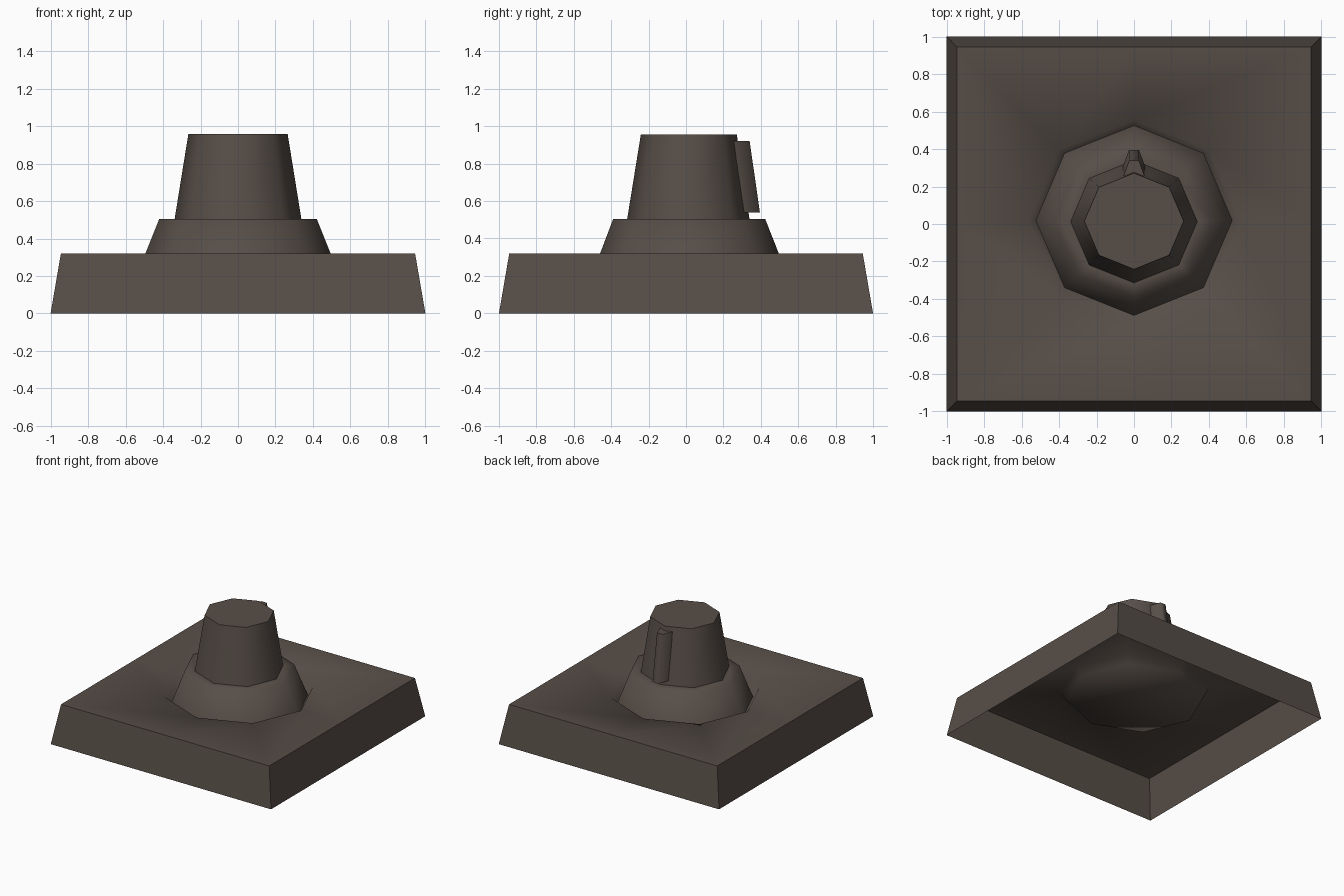
import bpy, bmesh, math

if "Cube" in bpy.data.objects:
    bpy.data.objects.remove(bpy.data.objects["Cube"])

mat = bpy.data.materials.new("dark brown")
mat.diffuse_color = (0.095, 0.076, 0.064, 1)
mat.use_nodes = True
mat.node_tree.nodes["Principled BSDF"].inputs["Base Color"].default_value = mat.diffuse_color


def finish(name, bm, angle):
    """Turn a bmesh into a named, coloured object with angle based smoothing."""
    me = bpy.data.meshes.new(name)
    bm.to_mesh(me)
    bm.free()
    me.materials.append(mat)
    ob = bpy.data.objects.new(name, me)
    bpy.context.collection.objects.link(ob)
    bpy.ops.object.select_all(action='DESELECT')
    ob.select_set(True)
    bpy.context.view_layer.objects.active = ob
    bpy.ops.object.shade_smooth_by_angle(angle=math.radians(angle))
    return ob


def loft(name, rings, cap_top=False, cap_bottom=False, angle=75):
    """Bridge successive rings of points, given in counter-clockwise order."""
    bm = bmesh.new()
    loops = [[bm.verts.new(p) for p in ring] for ring in rings]
    n = len(loops[0])
    for a, b in zip(loops, loops[1:]):
        for i in range(n):
            j = (i + 1) % n
            bm.faces.new((a[i], a[j], b[j], b[i]))
    if cap_top:
        bm.faces.new(loops[-1])
    if cap_bottom:
        bm.faces.new(loops[0][::-1])
    return finish(name, bm, angle)


def octagon(r, z, cy=0.017, flat=0.967):
    return [(r * math.cos(k * math.pi / 4), cy + flat * r * math.sin(k * math.pi / 4), z)
            for k in range(8)]


def square(h, z):
    # corners and side middles, so it bridges cleanly to an octagon
    sign = lambda v: (v > 0.1) - (v < -0.1)
    return [(h * sign(math.cos(k * math.pi / 4)), h * sign(math.sin(k * math.pi / 4)), z)
            for k in range(8)]


# open-bottomed square base with a shallow closed socket in its top
loft("base", [square(1.0, 0), square(0.945, 0.32), octagon(0.565, 0.308, 0.01),
              octagon(0.53, 0.245, 0.019)], cap_top=True)

# flared collar, flat ledge and capped tower in one smooth skin
loft("collar_and_tower", [octagon(0.524, 0.245, 0.019), octagon(0.42, 0.505),
                          octagon(0.338, 0.505, 0.0125), octagon(0.265, 0.957, 0.015)],
     cap_top=True)


# leaning fin on the back of the tower
def fin_section(y0, y1, z, w):
    return [(-w, y0, z), (w, y0, z), (w * 0.45, y1, z), (-w * 0.45, y1, z)]


loft("back_fin", [fin_section(0.305, 0.395, 0.54, 0.06),
                  fin_section(0.256, 0.34, 0.922, 0.056)],
     cap_top=True, cap_bottom=True, angle=70)
